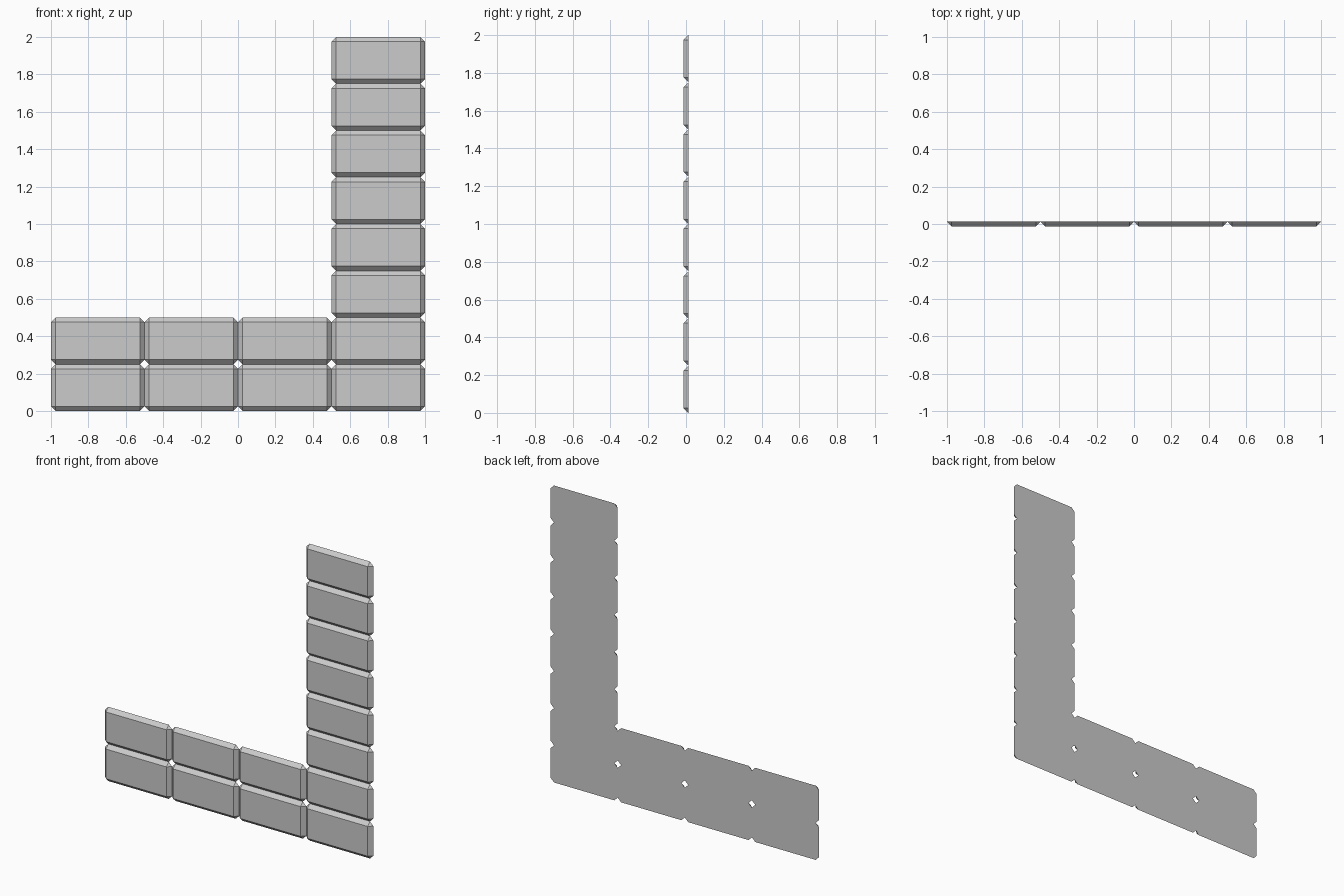
import bpy, bmesh

if "Cube" in bpy.data.objects:
    bpy.data.objects.remove(bpy.data.objects["Cube"])

W, H, D, B = 0.5, 0.25, 0.025, 0.025  # brick width, height, depth, bevel


def brick_mesh():
    # Half-depth brick: octagonal flat back, inset rectangular front, bevelled corners
    bm = bmesh.new()
    w, h, y = W / 2, H / 2, D / 2
    back = []
    front = []
    for sx, sz in ((-1, -1), (1, -1), (1, 1), (-1, 1)):
        side = bm.verts.new((sx * w, y, sz * (h - B)))
        end = bm.verts.new((sx * (w - B), y, sz * h))
        back.append((side, end) if sx * sz > 0 else (end, side))
        front.append(bm.verts.new((sx * (w - B), -y, sz * (h - B))))
    bm.faces.new(front)
    bm.faces.new([v for pair in back for v in pair])
    for i in range(4):
        j = (i + 1) % 4
        bm.faces.new((front[i], back[i][0], back[i][1]))
        bm.faces.new((front[i], back[i][1], back[j][0], front[j]))
    bmesh.ops.recalc_face_normals(bm, faces=bm.faces)
    mesh = bpy.data.meshes.new("brick")
    bm.to_mesh(mesh)
    bm.free()
    return mesh


# L-shaped layout: two full rows, then a single column on the right
mesh = brick_mesh()
for row in range(8):
    for col in range(4):
        if row < 2 or col == 3:
            part = "base_brick" if row < 2 else "column_brick"
            ob = bpy.data.objects.new(f"{part}_{row}_{col}", mesh)
            ob.location = (-1 + W * (col + 0.5), 0, H * (row + 0.5))
            bpy.context.collection.objects.link(ob)
